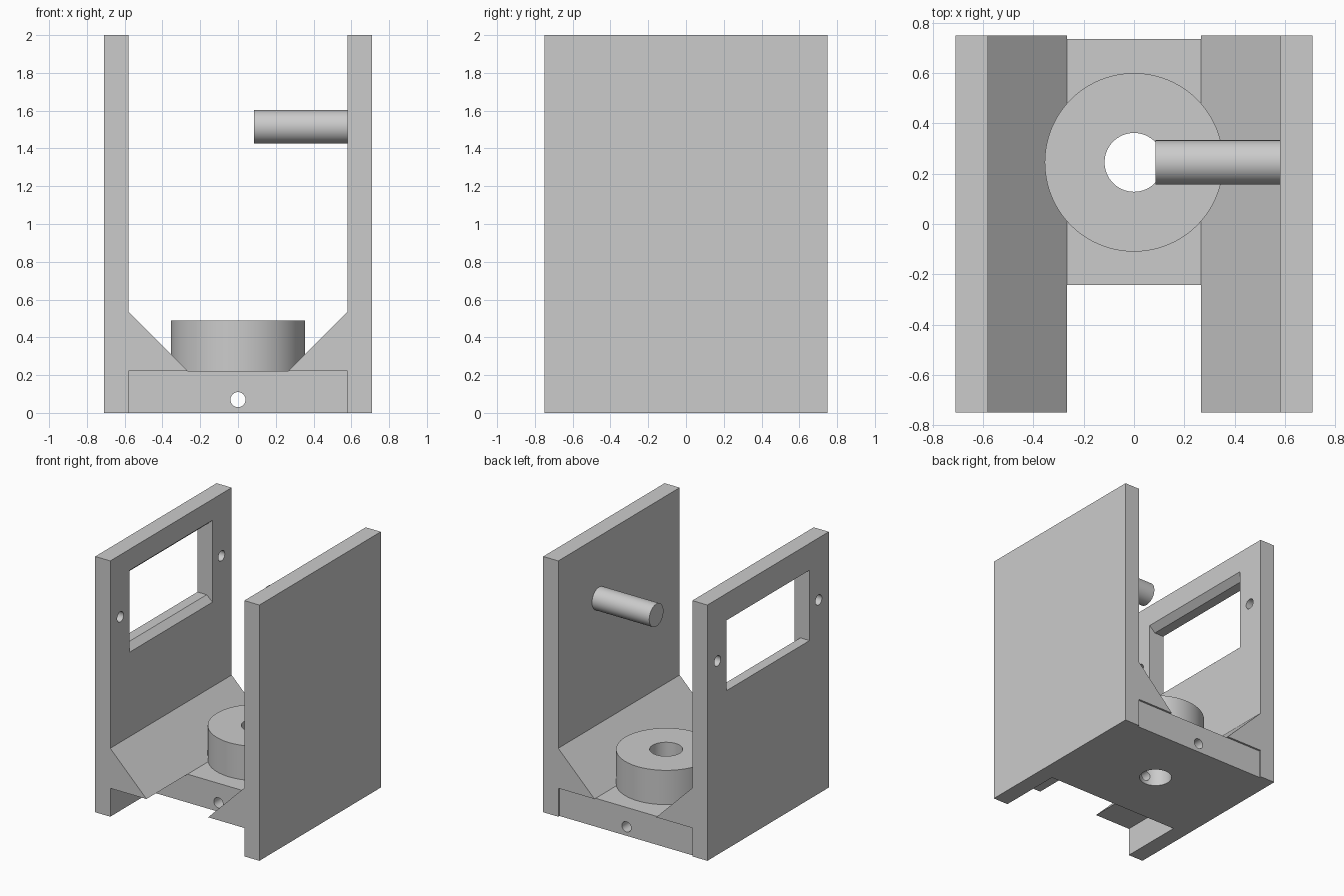
import bpy, bmesh, math
from mathutils import Matrix, Vector

cube = bpy.data.objects.get("Cube")
if cube:
    bpy.data.objects.remove(cube, do_unlink=True)

grey = bpy.data.materials.new("light_grey")
grey.use_nodes = True
colour = (0.6, 0.6, 0.6, 1)
grey.diffuse_color = colour
grey.node_tree.nodes["Principled BSDF"].inputs["Base Color"].default_value = colour


def finish(name, bm):
    bmesh.ops.recalc_face_normals(bm, faces=bm.faces)
    mesh = bpy.data.meshes.new(name)
    bm.to_mesh(mesh)
    bm.free()
    mesh.materials.append(grey)
    obj = bpy.data.objects.new(name, mesh)
    bpy.context.collection.objects.link(obj)
    return obj


def prism(name, profile, y0, y1):
    """Extrude an (x, z) profile along y."""
    bm = bmesh.new()
    face = bm.faces.new([bm.verts.new((x, y0, z)) for x, z in profile])
    out = bmesh.ops.extrude_face_region(bm, geom=[face])
    moved = [v for v in out["geom"] if isinstance(v, bmesh.types.BMVert)]
    bmesh.ops.translate(bm, verts=moved, vec=(0, y1 - y0, 0))
    return finish(name, bm)


def cylinder(name, radius, start, end, sides=64):
    a, b = Vector(start), Vector(end)
    turn = (b - a).to_track_quat("Z", "Y").to_matrix().to_4x4()
    bm = bmesh.new()
    bmesh.ops.create_cone(bm, cap_ends=True, segments=sides, radius1=radius,
                          radius2=radius, depth=(b - a).length,
                          matrix=Matrix.Translation((a + b) / 2) @ turn)
    return finish(name, bm)


def activate(obj):
    bpy.ops.object.select_all(action="DESELECT")
    obj.select_set(True)
    bpy.context.view_layer.objects.active = obj


def cut(obj, cutter):
    mod = obj.modifiers.new("cut", "BOOLEAN")
    mod.operation = "DIFFERENCE"
    mod.solver = "EXACT"
    mod.object = cutter
    activate(obj)
    bpy.ops.object.modifier_apply(modifier=mod.name)
    bpy.data.objects.remove(cutter, do_unlink=True)


OUT, IN, DEPTH = 0.71, 0.58, 0.75      # wall faces and half depth
BASE_TOP, HUB_Y, AXIS_Z = 0.222, 0.245, 1.515

# Side walls, each with a sloping gusset at its foot
walls = {}
for name, s in (("left_wall", 1), ("right_wall", -1)):
    outline = [(OUT, 0), (OUT, 2), (IN, 2), (IN, 0.535),
               (0.267, BASE_TOP), (IN, BASE_TOP), (IN, 0)]
    walls[name] = prism(name, [(s * x, z) for x, z in outline], -DEPTH, DEPTH)

# Window, bevelled towards the inside, and its two screw holes
half = [(-0.8, 0.275), (-0.63, 0.275), (-IN, 0.32), (-0.5, 0.32)]
window = [(x, AXIS_Z + h) for x, h in half] + [(x, AXIS_Z - h) for x, h in reversed(half)]
cut(walls["right_wall"], prism("window_cutter", window, -0.513, 0.513))
for y in (-0.625, 0.625):
    cut(walls["right_wall"],
        cylinder("screw_cutter", 0.04, (-0.8, y, AXIS_Z), (-0.5, y, AXIS_Z), 32))

# Base block with a vertical bore and a cross hole
base = prism("base", [(-IN, 0), (IN, 0), (IN, BASE_TOP), (-IN, BASE_TOP)], -0.242, 0.735)
cut(base, cylinder("bore_cutter", 0.117, (0, HUB_Y, -0.1), (0, HUB_Y, 0.6)))
cut(base, cylinder("cross_cutter", 0.04, (0, -0.5, 0.07), (0, 1, 0.07), 32))

# Raised ring on the base
hub = cylinder("hub", 0.355, (0, HUB_Y, BASE_TOP), (0, HUB_Y, 0.49), 96)
cut(hub, cylinder("bore_cutter", 0.117, (0, HUB_Y, 0), (0, HUB_Y, 0.6)))

# Peg on the inside of the left wall
peg = cylinder("peg", 0.088, (IN, HUB_Y, AXIS_Z), (0.085, HUB_Y, AXIS_Z))

for obj in (*walls.values(), base, hub, peg):
    activate(obj)
    bpy.ops.object.shade_smooth_by_angle(angle=math.radians(30))
